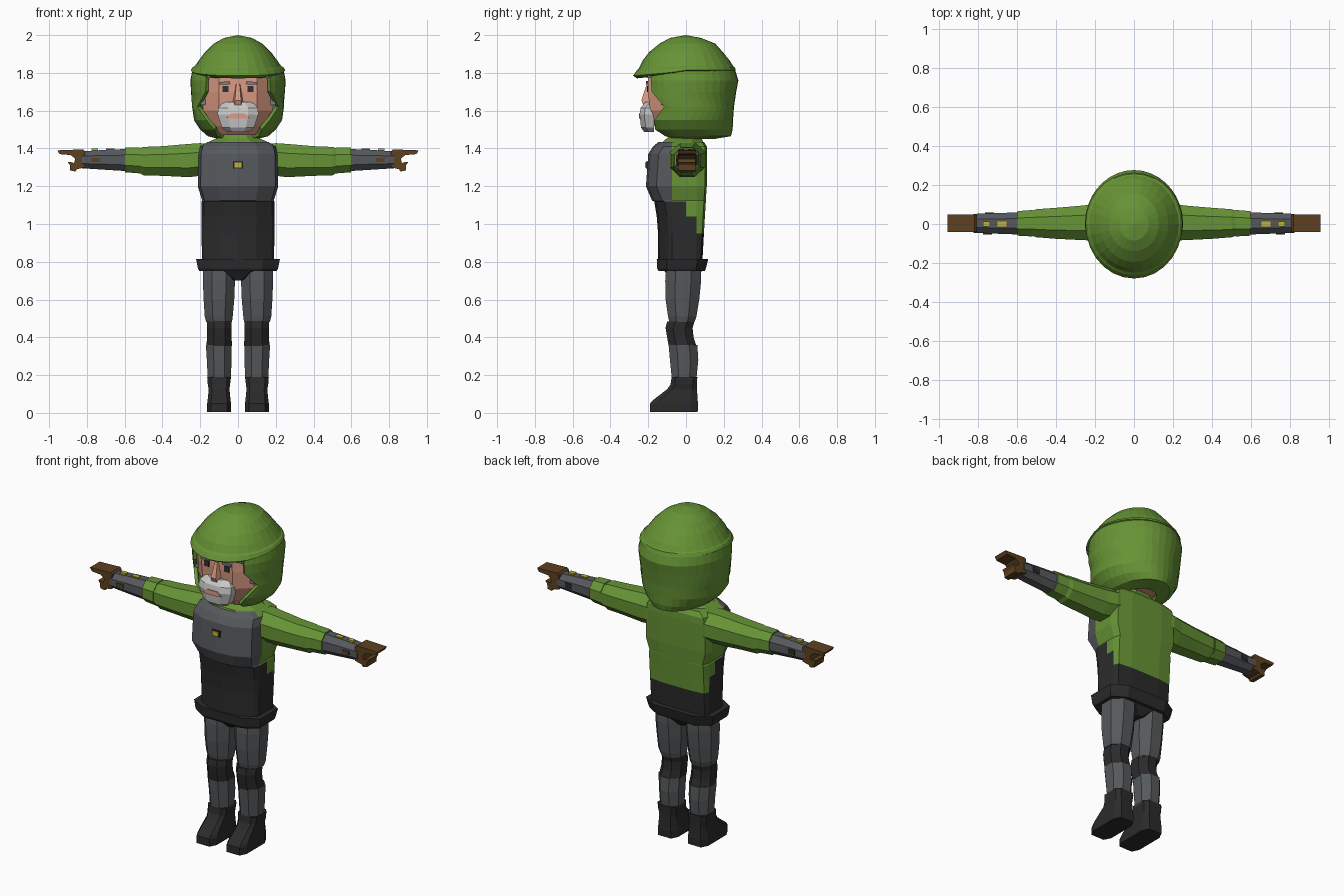
import bpy, bmesh, math

# Materials (linear colours)
COL = {"green": (.135, .295, .036), "vest_grey": (.092, .099, .109), "black": (.024, .024, .025),
       "leg_grey": (.092, .1, .106), "brown": (.11, .052, .014), "skin": (.72, .33, .23),
       "hair_white": (.58, .58, .59), "yellow": (.55, .45, .03), "eye_dark": (.03, .03, .04),
       "brow_grey": (.2, .21, .23)}
MAT = {}
for n, c in COL.items():
    MAT[n] = bpy.data.materials.new(n)
    MAT[n].diffuse_color = (*c, 1)


def finish(name, bm, mats, rule=None, mirror=False, thick=0):
    """Turn a bmesh into an object; rule(face centre, normal) gives the material index."""
    bmesh.ops.remove_doubles(bm, verts=bm.verts, dist=1e-5)
    bmesh.ops.recalc_face_normals(bm, faces=bm.faces)
    bm.normal_update()
    if rule:
        for f in bm.faces:
            f.material_index = rule(f.calc_center_median(), f.normal)
    me = bpy.data.meshes.new(name)
    bm.to_mesh(me)
    bm.free()
    ob = bpy.data.objects.new(name, me)
    bpy.context.collection.objects.link(ob)
    for m in mats.split():
        me.materials.append(MAT[m])
    if thick:
        s = ob.modifiers.new("thickness", 'SOLIDIFY')
        s.thickness, s.offset = thick, -1
    if mirror:
        ob.modifiers.new("mirror", 'MIRROR')
    return ob


def loft(name, rings, mats, rule=None, mirror=False, closed=True, thick=0):
    """Skin a list of point rings, capping both ends when closed."""
    bm = bmesh.new()
    vs = [[bm.verts.new(p) for p in r] for r in rings]
    n = len(rings[0])
    for a, b in zip(vs, vs[1:]):
        for i in range(n if closed else n - 1):
            j = (i + 1) % n
            bm.faces.new((a[i], a[j], b[j], b[i]))
    if closed:
        bm.faces.new(vs[0])
        bm.faces.new(vs[-1])
    return finish(name, bm, mats, rule, mirror, thick)


def octagon(axis, p, a0, a1, b0, b1, c=.28):
    """Chamfered rectangle at position p across the x or z axis."""
    da, db = (a1 - a0) * c, (b1 - b0) * c
    pts = [(a0 + da, b0), (a1 - da, b0), (a1, b0 + db), (a1, b1 - db),
           (a1 - da, b1), (a0 + da, b1), (a0, b1 - db), (a0, b0 + db)]
    return [(p, a, b) if axis == 'x' else (a, b, p) for a, b in pts]


def oct_loft(name, axis, secs, mats, rule=None, mirror=False, c=.28):
    return loft(name, [octagon(axis, *s, c) for s in secs], mats, rule, mirror)


def box(name, x0, x1, y0, y1, z0, z1, mat, mirror=False):
    return oct_loft(name, 'z', [(z0, x0, x1, y0, y1), (z1, x0, x1, y0, y1)], mat, None, mirror, 0)


def prism(name, pts, y0, y1, mat, mirror=False):
    """Extrude an x-z outline along y."""
    return loft(name, [[(x, y, z) for x, z in pts] for y in (y0, y1)], mat, None, mirror)


# Torso: grey vest in front, black below, green jacket with stepped hem behind
def torso_ring(z, w, yf, yb):
    half = [(0, yf), (.5 * w, yf + .01), (.93 * w, yf + .055), (w, -.075), (w, 0), (w, .055),
            (.93 * w, yb - .01), (.5 * w, yb), (0, yb)]
    return [(x, y, z) for x, y in half] + [(-x, y, z) for x, y in half[-2:0:-1]]


def torso_mat(c, n):
    if n.z > .95 and c.z > 1.4:
        return 0
    if c.y < -.075:
        return 1 if c.z > 1.118 else 2
    hem = 1.118 if c.y < 0 else 1.04 if c.y < .055 else .95
    return 0 if c.z > hem else 2


loft("torso", [torso_ring(*r) for r in (
    (.77, .19, -.15, .085), (.95, .193, -.148, .095), (1.04, .194, -.155, .1),
    (1.118, .194, -.168, .105), (1.125, .19, -.18, .105), (1.2, .213, -.212, .11),
    (1.37, .21, -.2, .112), (1.41, .2, -.175, .11), (1.435, .16, -.145, .095))],
    "green vest_grey black", torso_mat)
oct_loft("collar", 'z', [(1.42, -.19, .19, -.14, .1), (1.455, -.11, .11, -.1, .08),
                         (1.48, -.09, .09, -.08, .07)], "green")
oct_loft("belt", 'z', [(.75, -.205, .205, -.145, .1), (.765, -.212, .212, -.153, .105),
                       (.815, -.222, .222, -.155, .118)], "black", c=.2)
oct_loft("pelvis", 'z', [(.7, -.03, .03, -.08, .05), (.76, -.18, .18, -.12, .09)], "black")
box("clasp_plate", -.026, .026, -.212, -.19, 1.294, 1.33, "eye_dark")
box("clasp", -.019, .019, -.217, -.19, 1.3, 1.326, "yellow")

# Arms
oct_loft("sleeve", 'x', [(.15, -.07, .1, 1.26, 1.42), (.2, -.085, .105, 1.255, 1.428),
                         (.26, -.083, .095, 1.248, 1.424), (.4, -.076, .083, 1.255, 1.412),
                         (.5, -.068, .076, 1.258, 1.408), (.525, -.06, .068, 1.272, 1.4)],
         "green", mirror=True)
oct_loft("cuff", 'x', [(.52, -.064, .072, 1.268, 1.406), (.598, -.06, .066, 1.274, 1.404)],
         "green", mirror=True)
oct_loft("forearm", 'x', [(.59, -.054, .06, 1.28, 1.397), (.7, -.05, .056, 1.287, 1.393),
                          (.825, -.045, .052, 1.295, 1.384)], "vest_grey", mirror=True)
for i, (x0, x1) in enumerate(((.655, .7), (.74, .775))):
    box(f"forearm_light_{i}", x0, x1, -.014, .012, 1.38, 1.399, "yellow", True)
box("forearm_tab", .73, .775, -.054, -.04, 1.328, 1.35, "brown", True)
box("forearm_slot", .72, .765, .045, .058, 1.325, 1.355, "black", True)
prism("hand", [(.81, 1.3), (.852, 1.29), (.86, 1.278), (.888, 1.283), (.89, 1.312), (.902, 1.328),
               (.885, 1.328), (.868, 1.322), (.862, 1.345), (.885, 1.365), (.945, 1.37),
               (.957, 1.39), (.82, 1.395), (.81, 1.385)], -.042, .05, "brown", True)

# Legs: thigh, knee pad, shin, boot
oct_loft("thigh", 'z', [(.48, .032, .168, -.088, .045), (.51, .028, .176, -.095, .055),
                        (.6, .02, .182, -.108, .07), (.7, .016, .186, -.11, .08),
                        (.77, .015, .185, -.105, .08)], "leg_grey", mirror=True)
oct_loft("knee", 'z', [(.355, .032, .168, -.092, .055), (.4, .034, .163, -.1, .04),
                       (.45, .034, .163, -.108, .035), (.485, .033, .163, -.1, .045)],
         "black", mirror=True)
oct_loft("shin", 'z', [(.18, .038, .16, -.075, .055), (.28, .034, .165, -.085, .065),
                       (.36, .033, .17, -.092, .06)], "leg_grey", mirror=True)
oct_loft("boot", 'z', [(.005, .037, .163, -.19, .062), (.05, .037, .163, -.19, .064),
                       (.065, .039, .161, -.178, .062), (.125, .045, .155, -.1, .058),
                       (.15, .042, .16, -.082, .058), (.19, .037, .163, -.076, .06)],
         "black", mirror=True, c=.16)


# Head and face
def head_ring(z, w, f, yf):
    half = [(f, yf), (w, -.115), (w, .03), (w * .7, .12)]
    return [(x, y, z) for x, y in half] + [(-x, y, z) for x, y in half[::-1]]


loft("head", [head_ring(*r) for r in ((1.47, .09, .06, -.12), (1.52, .13, .08, -.17),
                                      (1.6, .185, .1, -.192), (1.7, .192, .102, -.2),
                                      (1.8, .185, .1, -.2))], "skin")
loft("nose", [[(-w, -.19, z), (-w * .6, y, z), (w * .6, y, z), (w, -.19, z)]
              for z, w, y in ((1.62, .03, -.222), (1.655, .027, -.236), (1.74, .014, -.208))], "skin")
loft("beard", [[(-w, -.17, z), (-w, y + .025, z), (-w * .5, y, z), (w * .5, y, z),
                (w, y + .025, z), (w, -.17, z)]
               for z, w, y in ((1.488, .06, -.222), (1.51, .085, -.238), (1.58, .108, -.246),
                               (1.615, .106, -.24), (1.645, .075, -.215))], "hair_white")
prism("mouth", [(-.062, 1.562), (-.04, 1.558), (.04, 1.558), (.062, 1.562), (.035, 1.586),
                (-.035, 1.586)], -.25, -.242, "skin")
box("eye", .051, .083, -.206, -.196, 1.698, 1.73, "eye_dark", True)
prism("eyebrow", [(.04, 1.74), (.1, 1.738), (.1, 1.75), (.045, 1.757)], -.212, -.195, "brow_grey", True)
box("sideburn", .172, .198, -.13, -.08, 1.63, 1.79, "brow_grey", True)
box("brow_band", -.165, .165, -.203, -.1, 1.772, 1.795, "brow_grey")


# Helmet: overhanging dome with brim, and a shell open at the face
def arc(z, rx, f, b, a0=0, dip=0, n=28):
    pts = []
    for i in range(n + 1):
        a = a0 + (2 * math.pi - 2 * a0) * i / n
        c = math.cos(a)
        pts.append((rx * math.sin(a), -c * (f if c > 0 else b), z - dip * max(0, c) ** .7))
    return pts


loft("helmet_dome", [arc(*r) for r in (
    (2.0, 0, 0, 0), (1.985, .075, .085, .08), (1.955, .128, .14, .155), (1.91, .175, .195, .195),
    (1.865, .208, .23, .232), (1.835, .23, .25, .25, 0, .012), (1.83, .24, .262, .258, 0, .018),
    (1.815, .25, .28, .264, 0, .03))], "green", closed=False, thick=.025)
loft("helmet_shell", [arc(*r) for r in (
    (1.84, .22, .23, .24, .75), (1.81, .243, .247, .262, .75), (1.76, .252, .252, .277, .74),
    (1.7, .249, .25, .266, .76), (1.62, .244, .245, .254, 1.08), (1.55, .234, .24, .249, .8),
    (1.5, .2, .21, .247, .68), (1.465, .16, .15, .238, .75), (1.45, .1, .08, .15, .8))],
    "green", closed=False, thick=.02)
